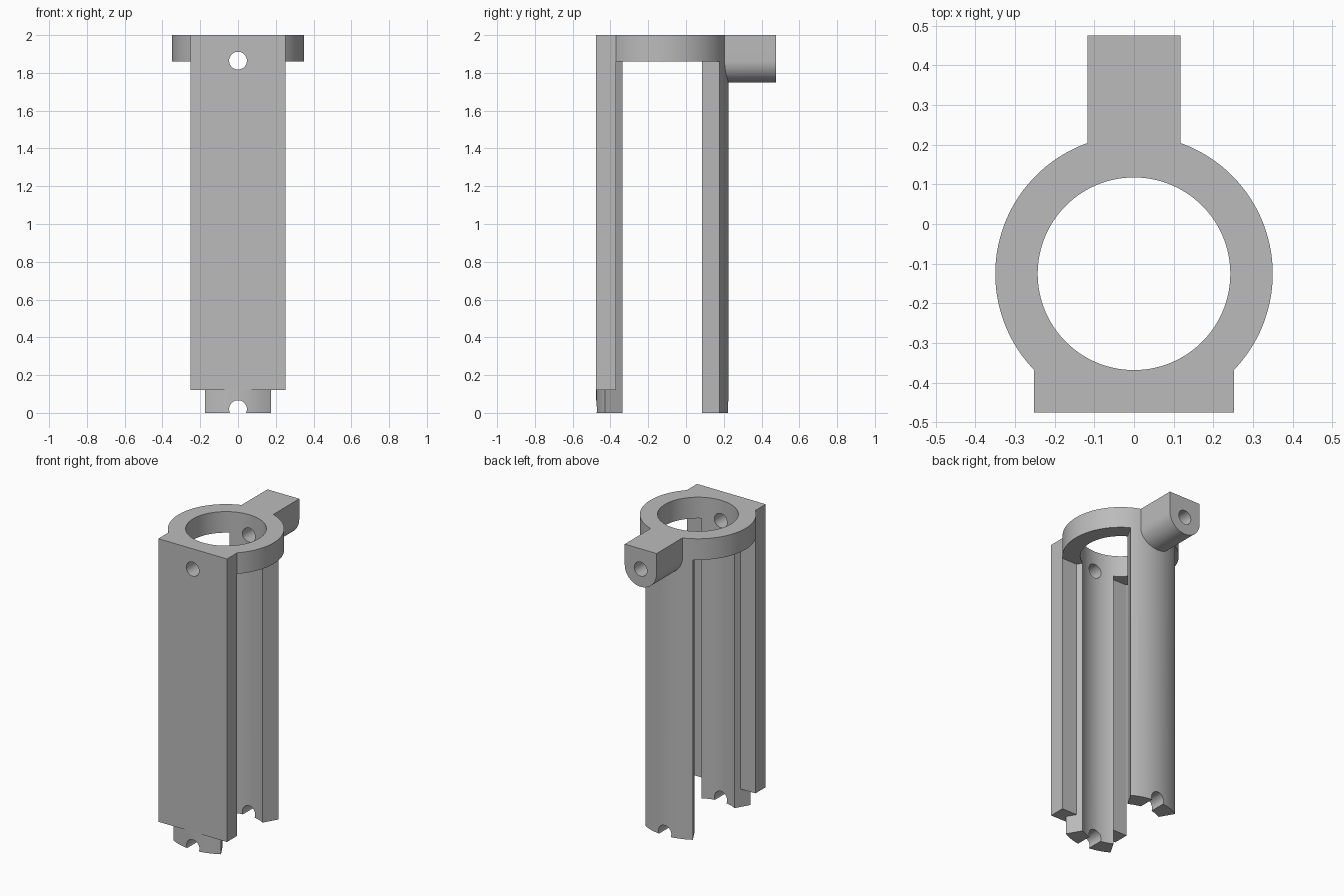
import bpy, bmesh
from math import sin, cos, pi, radians
from mathutils import Vector

if "Cube" in bpy.data.objects:
    bpy.data.objects.remove(bpy.data.objects["Cube"], do_unlink=True)

# Main sizes
CY = -0.1255                  # tube centre in y
OUTER, BORE = 0.35, 0.243
TOP, RING_BOTTOM = 2.0, 1.86
HOLE_Z, HOLE_R = 1.865, 0.047

grey = bpy.data.materials.new("plain grey")
grey.use_nodes = True
colour = (0.5, 0.5, 0.5, 1)
grey.diffuse_color = colour
grey.node_tree.nodes["Principled BSDF"].inputs["Base Color"].default_value = colour


def arc(cx, cy, r, start, end, n):
    """Points along an arc, angles in degrees."""
    return [(cx + r * cos(radians(start + (end - start) * i / n)),
             cy + r * sin(radians(start + (end - start) * i / n))) for i in range(n + 1)]


def circle(cx, cy, r, n):
    return arc(cx, cy, r, 0, 360, n)[:-1]


def prism(name, points, lo, hi, axis="Z"):
    """Extrude a closed profile along Z (xy profile) or Y (xz profile)."""
    bm = bmesh.new()
    place = (lambda a, b: (a, b, lo)) if axis == "Z" else (lambda a, b: (a, lo, b))
    face = bm.faces.new([bm.verts.new(place(a, b)) for a, b in points])
    step = Vector((0, 0, hi - lo)) if axis == "Z" else Vector((0, hi - lo, 0))
    geom = bmesh.ops.extrude_face_region(bm, geom=[face])["geom"]
    bmesh.ops.translate(bm, vec=step, verts=[g for g in geom if isinstance(g, bmesh.types.BMVert)])
    bmesh.ops.recalc_face_normals(bm, faces=bm.faces)
    mesh = bpy.data.meshes.new(name)
    bm.to_mesh(mesh)
    bm.free()
    mesh.materials.append(grey)
    ob = bpy.data.objects.new(name, mesh)
    bpy.context.collection.objects.link(ob)
    return ob


def combine(body, other, operation):
    """Apply a boolean and discard the helper."""
    mod = body.modifiers.new(operation.lower(), "BOOLEAN")
    mod.operation, mod.solver, mod.object = operation, "EXACT", other
    bpy.context.view_layer.objects.active = body
    bpy.ops.object.modifier_apply(modifier=mod.name)
    bpy.data.objects.remove(other, do_unlink=True)


# Tube: a full ring on top, two legs left below by side wedges
body = prism("tube_bracket", circle(0, CY, OUTER, 120), 0, TOP)
combine(body, prism("bore", circle(0, CY, BORE, 120), -0.1, TOP + 0.1), "DIFFERENCE")
for side in (0, 180):
    wedge = [(0, CY)] + arc(0, CY, 0.8, side - 60, side + 60, 6)
    combine(body, prism("side_opening", wedge, -0.1, RING_BOTTOM), "DIFFERENCE")

# Flat front plate
plate = [(-0.252, -0.476), (0.252, -0.476), (0.252, -0.3695), (-0.252, -0.3695)]
combine(body, prism("front_plate", plate, 0.12, TOP), "UNION")

# Rear lug with a round underside
lug = [(0.117, TOP), (-0.117, TOP)] + arc(0, HOLE_Z, 0.117, 180, 360, 32)
combine(body, prism("rear_lug", lug, 0.15, 0.476, "Y"), "UNION")

# Cross hole through plate and lug, and notches at the leg feet
for z in (HOLE_Z, 0.02):
    combine(body, prism("cross_hole", circle(0, z, HOLE_R, 40), -0.6, 0.6, "Y"), "DIFFERENCE")

bpy.ops.object.select_all(action="DESELECT")
body.select_set(True)
bpy.context.view_layer.objects.active = body
bpy.ops.object.shade_smooth_by_angle(angle=radians(25))
